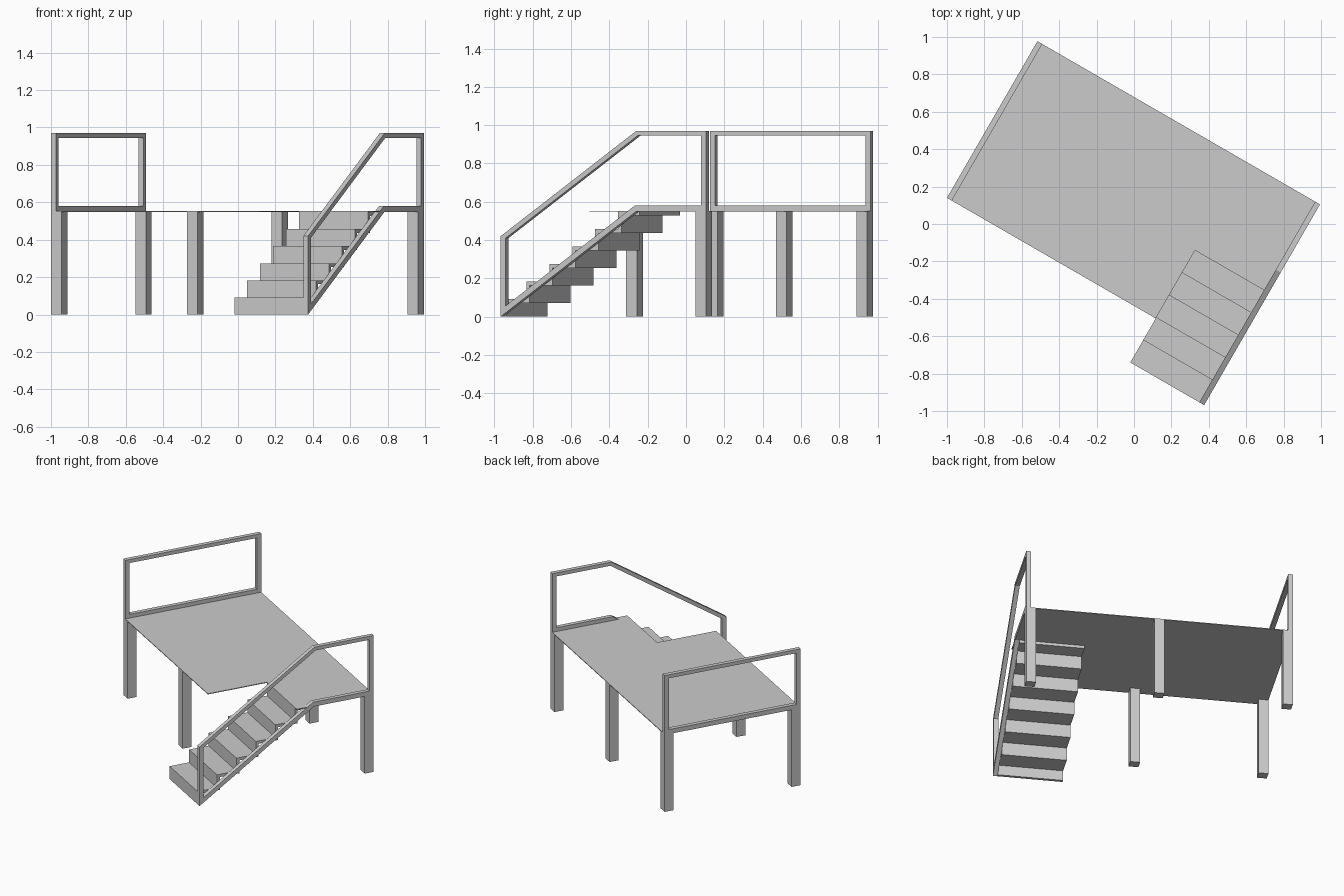
import bpy, bmesh
from math import radians
from mathutils import Matrix

if "Cube" in bpy.data.objects:
    bpy.data.objects.remove(bpy.data.objects["Cube"])

# The deck is laid out on its own axes (u along, v across), then turned 30 degrees
TURN = Matrix.Rotation(radians(-30), 4, 'Z')
U0, U1, V0, V1 = -0.936, 0.809, -0.379, 0.588
STAIR_U, STAIR_V = 0.353, -0.651
DECK, TOP, BAR, LEG = 0.55, 0.97, 0.03, 0.064


def finish(name, bm):
    bmesh.ops.recalc_face_normals(bm, faces=bm.faces)
    bm.transform(TURN)
    mesh = bpy.data.meshes.new(name)
    bm.to_mesh(mesh)
    bm.free()
    bpy.context.collection.objects.link(bpy.data.objects.new(name, mesh))


def extrude(name, points, offset):
    """Solid made by pushing a flat outline along an offset."""
    bm = bmesh.new()
    face = bm.faces.new([bm.verts.new(p) for p in points])
    new = bmesh.ops.extrude_face_region(bm, geom=[face], use_keep_orig=True)
    verts = [g for g in new['geom'] if isinstance(g, bmesh.types.BMVert)]
    bmesh.ops.translate(bm, verts=verts, vec=offset)
    finish(name, bm)


def frame(name, u, outer, inner):
    """Open frame between two matching (v, z) loops, one bar thick in u."""
    bm = bmesh.new()
    loops = [[bm.verts.new((x, v, z)) for v, z in loop]
             for x, loop in ((u, outer), (u + BAR, outer), (u + BAR, inner), (u, inner))]
    n = len(outer)
    for a, b in zip(loops, loops[1:] + loops[:1]):
        for i in range(n):
            j = (i + 1) % n
            bm.faces.new((a[i], a[j], b[j], b[i]))
    finish(name, bm)


# Thin deck with a notch for the stairs
notch = 0.041
deck = [(U0, V0), (STAIR_U, V0), (STAIR_U, notch), (U1, notch), (U1, V1), (U0, V1)]
extrude("deck", [(u, v, DECK - 0.002) for u, v in deck], (0, 0, 0.005))

# Five legs; the stairs take the place of the sixth
mid = (U0 + U1 - LEG) / 2
for name, u, v in (("left_front_leg", U0, V0), ("left_back_leg", U0, V1 - LEG),
                   ("middle_front_leg", mid, V0), ("middle_back_leg", mid, V1 - LEG),
                   ("right_back_leg", U1 - LEG, V1 - LEG)):
    extrude(name, [(u, v, 0), (u + LEG, v, 0), (u + LEG, v + LEG, 0), (u, v + LEG, 0)],
            (0, 0, DECK - 0.002))

# Folded-plate stairs: zigzag top, matching zigzag underside
going, rise, thick = 0.1384, (DECK - 0.002) / 6, 0.02
top, under = [], []
for i in range(6):
    v = STAIR_V + i * going
    top += [(v, i * rise), (v, (i + 1) * rise)]
    under += [(v + thick, max(0, i * rise - thick)), (v + thick, (i + 1) * rise - thick)]
end = [(0.169, 6 * rise), (0.169, 6 * rise - thick)]
extrude("stairs", [(STAIR_U, v, z) for v, z in top + end + under[::-1]],
        (U1 - BAR - STAIR_U, 0, 0))

# Left railing: plain rectangle
frame("left_railing", U0,
      [(V0, DECK), (V1, DECK), (V1, TOP), (V0, TOP)],
      [(V0 + BAR, 0.58), (V1 - BAR, 0.58), (V1 - BAR, 0.945), (V0 + BAR, 0.945)])

# Right railing: level along the deck, then sloping down beside the stairs
frame("stair_railing", U1 - BAR,
      [(STAIR_V, 0), (0.167, DECK), (V1, DECK), (V1, TOP), (0.167, TOP), (STAIR_V, 0.42)],
      [(STAIR_V + BAR, 0.056), (0.158, 0.58), (V1 - BAR, 0.58), (V1 - BAR, 0.945),
       (0.175, 0.945), (STAIR_V + BAR, 0.41)])
